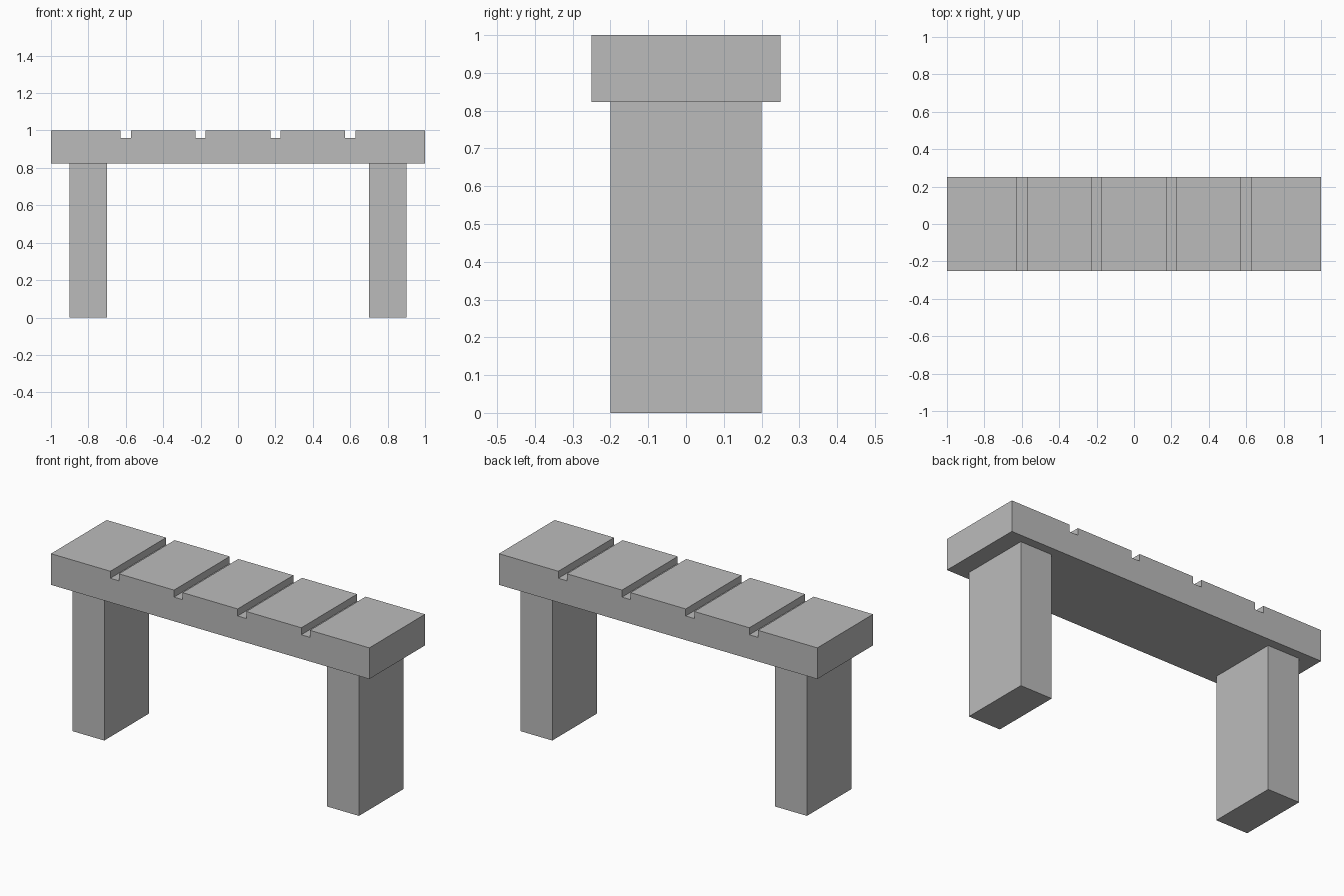
import bpy
import bmesh

# Remove the default object
cube = bpy.data.objects.get("Cube")
if cube:
    bpy.data.objects.remove(cube, do_unlink=True)

SEAT_BOTTOM, SEAT_TOP = 0.823, 1.0
GROOVE_DEPTH, GROOVE_HALF = 0.04, 0.027
GROOVE_CENTRES = (-0.6, -0.2, 0.2, 0.6)

# Plain grey stone
GREY = (0.5, 0.5, 0.5, 1.0)
stone = bpy.data.materials.new("grey_stone")
stone.use_nodes = True
stone.diffuse_color = GREY
stone.node_tree.nodes["Principled BSDF"].inputs["Base Color"].default_value = GREY


def extrude_profile(name, profile, half_depth):
    """Extrude an x-z outline along y into a solid flat-faced part."""
    bm = bmesh.new()
    face = bm.faces.new([bm.verts.new((x, -half_depth, z)) for x, z in profile])
    grown = bmesh.ops.extrude_face_region(bm, geom=[face], use_keep_orig=True)
    moved = [v for v in grown["geom"] if isinstance(v, bmesh.types.BMVert)]
    bmesh.ops.translate(bm, verts=moved, vec=(0, 2 * half_depth, 0))
    bmesh.ops.recalc_face_normals(bm, faces=bm.faces)
    mesh = bpy.data.meshes.new(name)
    bm.to_mesh(mesh)
    bm.free()
    mesh.materials.append(stone)
    obj = bpy.data.objects.new(name, mesh)
    bpy.context.collection.objects.link(obj)
    return obj


# Seat slab with four grooves across its top
outline = [(1, SEAT_TOP), (1, SEAT_BOTTOM), (-1, SEAT_BOTTOM), (-1, SEAT_TOP)]
floor = SEAT_TOP - GROOVE_DEPTH
for c in GROOVE_CENTRES:
    left, right = c - GROOVE_HALF, c + GROOVE_HALF
    outline += [(left, SEAT_TOP), (left, floor), (right, floor), (right, SEAT_TOP)]
extrude_profile("seat", outline, 0.25)

# Slab legs
for name, x in (("left_leg", 0.8), ("right_leg", -0.8)):
    a, b = x - 0.1, x + 0.1
    extrude_profile(name, [(a, 0), (b, 0), (b, SEAT_BOTTOM), (a, SEAT_BOTTOM)], 0.2)
